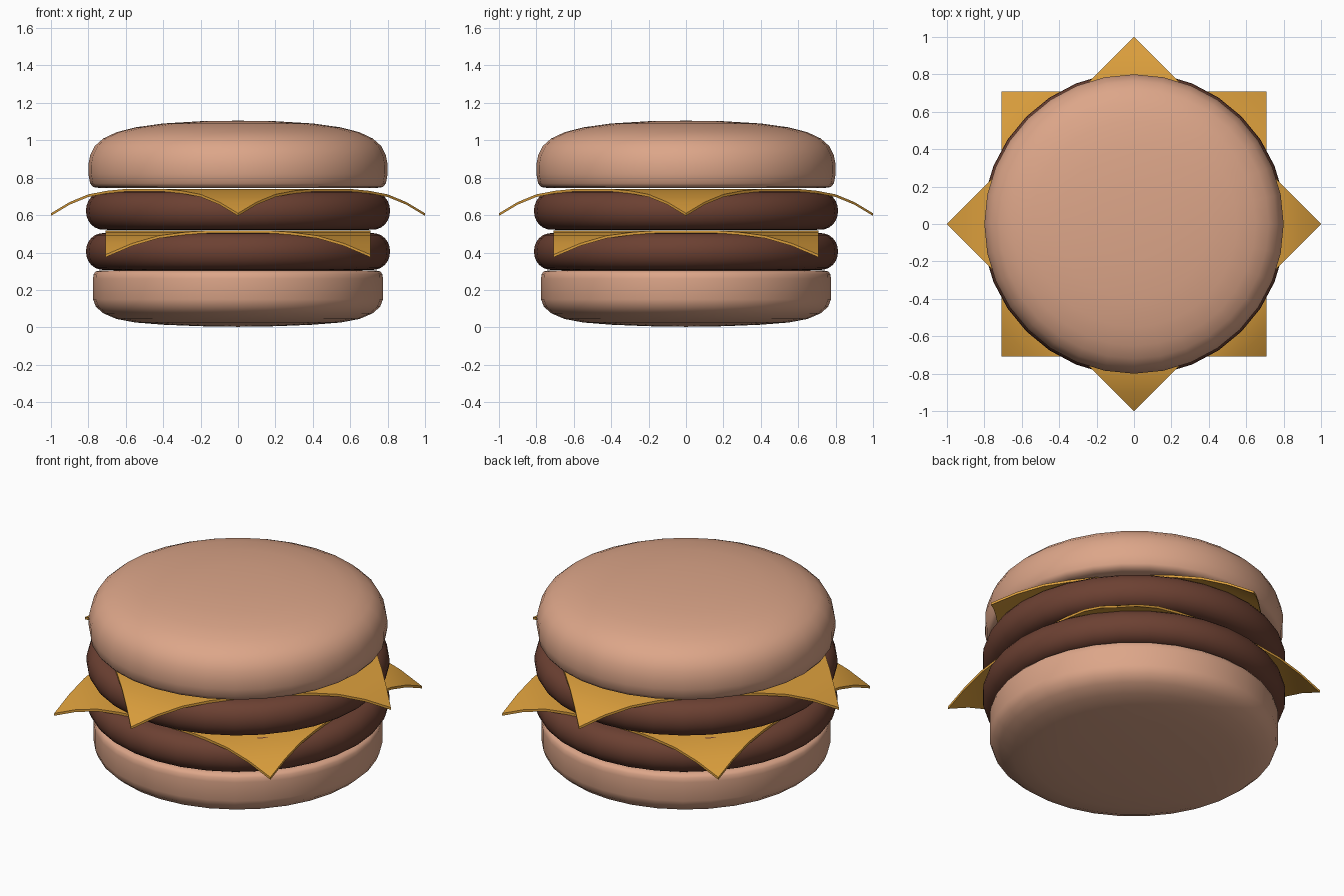
import bpy, bmesh, math
from mathutils import Matrix

if "Cube" in bpy.data.objects:
    bpy.data.objects.remove(bpy.data.objects["Cube"])


def material(name, rgb):
    m = bpy.data.materials.new(name)
    m.diffuse_color = (*rgb, 1)
    m.use_nodes = True
    m.node_tree.nodes["Principled BSDF"].inputs["Base Color"].default_value = m.diffuse_color
    return m


BUN = material("bun", (0.72, 0.38, 0.25))
MEAT = material("meat", (0.15, 0.052, 0.032))
CHEESE = material("cheese", (0.70, 0.34, 0.045))


def finish(name, bm, mat, angle):
    bmesh.ops.recalc_face_normals(bm, faces=bm.faces)
    me = bpy.data.meshes.new(name)
    bm.to_mesh(me)
    bm.free()
    me.materials.append(mat)
    ob = bpy.data.objects.new(name, me)
    bpy.context.collection.objects.link(ob)
    bpy.ops.object.select_all(action='DESELECT')
    ob.select_set(True)
    bpy.context.view_layer.objects.active = ob
    bpy.ops.object.shade_smooth_by_angle(angle=math.radians(angle))
    return ob


def lathe(name, profile, mat, n=32):
    """Spin an (r, z) profile, starting and ending on the axis."""
    bm = bmesh.new()
    vs = [bm.verts.new((r, 0, z)) for r, z in profile]
    es = [bm.edges.new(p) for p in zip(vs, vs[1:])]
    bmesh.ops.spin(bm, geom=vs + es, axis=(0, 0, 1), cent=(0, 0, 0),
                   angle=math.tau, steps=n)
    bmesh.ops.remove_doubles(bm, verts=bm.verts, dist=1e-4)
    return finish(name, bm, mat, 50)


def cheese_slice(name, top, turn, thick=0.014):
    """Square slice whose four corners droop past the patty edge."""
    bm = bmesh.new()
    bm.faces.new([bm.verts.new(c) for c in
                  ((1, 0, 0), (0, 1, 0), (-1, 0, 0), (0, -1, 0))])
    droop = {0.6: 0, 0.7: 0.01, 0.8: 0.029, 0.9: 0.07, 1.0: 0.13}
    for d in (0.6, 0.7, 0.8, 0.9):
        for axis in ((1, 0, 0), (-1, 0, 0), (0, 1, 0), (0, -1, 0)):
            bmesh.ops.bisect_plane(bm, geom=bm.verts[:] + bm.edges[:] + bm.faces[:],
                                   plane_co=[a * d for a in axis], plane_no=axis)
    for v in bm.verts:
        v.co.z = top - droop.get(round(max(abs(v.co.x), abs(v.co.y)), 1), 0)
    # give the sheet its thickness downwards
    ext = bmesh.ops.extrude_face_region(bm, geom=bm.faces[:], use_keep_orig=True)
    for g in ext["geom"]:
        if isinstance(g, bmesh.types.BMVert):
            g.co.z -= thick
    bmesh.ops.rotate(bm, verts=bm.verts, cent=(0, 0, 0),
                     matrix=Matrix.Rotation(math.radians(turn), 3, 'Z'))
    return finish(name, bm, CHEESE, 30)


# Buns
lathe("bottom_bun", [(0, 0.003), (0.2, 0.006), (0.4, 0.014), (0.55, 0.026),
                     (0.65, 0.045), (0.72, 0.075), (0.76, 0.11), (0.775, 0.15),
                     (0.775, 0.26), (0.772, 0.285), (0.76, 0.299), (0.735, 0.304),
                     (0, 0.304)], BUN)
lathe("top_bun", [(0, 0.745), (0.74, 0.745), (0.775, 0.75), (0.791, 0.77),
                  (0.8, 0.82), (0.8, 0.87), (0.79, 0.92), (0.765, 0.97),
                  (0.72, 1.01), (0.65, 1.043), (0.55, 1.069), (0.4, 1.09),
                  (0.2, 1.102), (0, 1.105)], BUN)

# Patties with rounded rims
for name, z0, z1 in (("lower_patty", 0.305, 0.506), ("upper_patty", 0.52, 0.726)):
    h, mid = (z1 - z0) / 2, (z0 + z1) / 2
    rim = [(0.70 + 0.113 * math.cos(a) ** 0.8, mid + h * math.sin(a))
           for a in (math.radians(t) for t in range(-75, 76, 15))]
    lathe(name, [(0, z0), (0.66, z0), *rim, (0.66, z1), (0, z1)], MEAT)

# Cheese, one slice turned against the other
cheese_slice("lower_cheese", 0.519, 45)
cheese_slice("upper_cheese", 0.74, 0)
